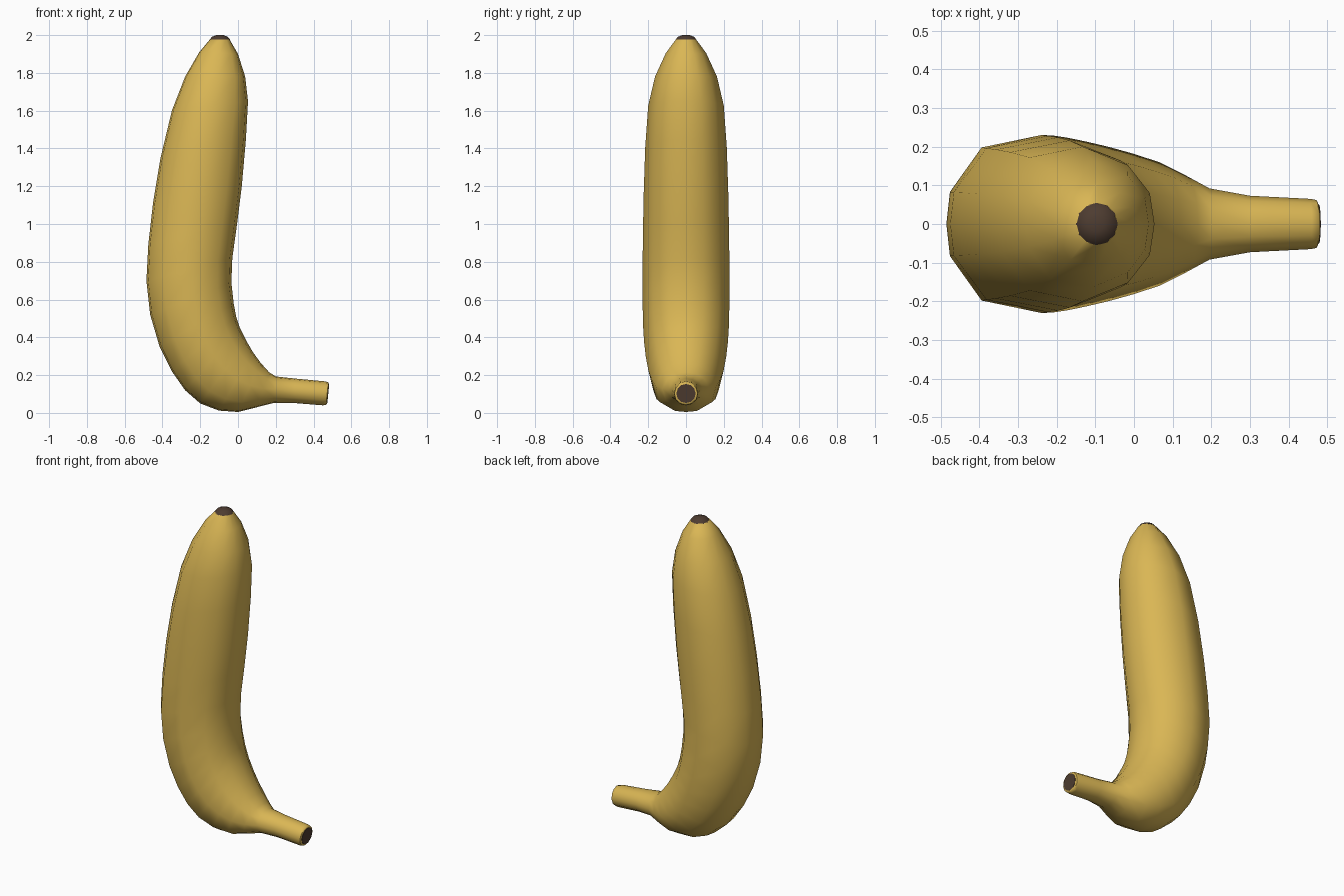
import bpy
import bmesh
from math import cos, sin, pi
from mathutils import Vector

cube = bpy.data.objects.get("Cube")
if cube:
    bpy.data.objects.remove(cube, do_unlink=True)


def make_material(name, rgb):
    mat = bpy.data.materials.new(name)
    mat.use_nodes = True
    mat.diffuse_color = (*rgb, 1)
    bsdf = mat.node_tree.nodes["Principled BSDF"]
    bsdf.inputs["Base Color"].default_value = (*rgb, 1)
    bsdf.inputs["Roughness"].default_value = 0.6
    return mat


yellow = make_material("peel yellow", (0.70, 0.47, 0.09))
brown = make_material("dry brown", (0.075, 0.045, 0.03))

# Half of the angular peel section: inner curve at +1, outer curve at -1
HALF = [(1, 0), (0.94, 0.4), (0.66, 0.76), (0.08, 1), (-0.6, 0.86), (-0.96, 0.36), (-1, 0)]
SECTION = HALF + [(u, -v) for u, v in HALF[-2:0:-1]]
SIDES = len(SECTION)

# Rings from stem to tip: outer x, z, inner x, z, half width
RINGS = [
    (0.466, 0.042, 0.478, 0.162, 0.062),
    (0.45, 0.040, 0.46, 0.167, 0.065),
    (0.30, 0.052, 0.30, 0.182, 0.073),
    (0.19, 0.053, 0.20, 0.193, 0.092),
    (0.10, 0.030, 0.165, 0.215, 0.125),
    (0.00, 0.005, 0.12, 0.265, 0.160),
    (-0.10, 0.012, 0.08, 0.320, 0.182),
    (-0.20, 0.050, 0.045, 0.380, 0.200),
    (-0.28, 0.120, 0.01, 0.450, 0.213),
    (-0.35, 0.220, -0.01, 0.510, 0.222),
    (-0.415, 0.350, -0.023, 0.580, 0.228),
    (-0.465, 0.520, -0.035, 0.690, 0.230),
    (-0.485, 0.700, -0.03, 0.820, 0.230),
    (-0.475, 0.890, -0.005, 1.000, 0.228),
    (-0.45, 1.110, 0.02, 1.200, 0.224),
    (-0.41, 1.350, 0.042, 1.450, 0.216),
    (-0.35, 1.600, 0.053, 1.650, 0.200),
    (-0.28, 1.780, 0.038, 1.780, 0.164),
    (-0.205, 1.910, 0.00, 1.900, 0.107),
    (-0.148, 1.978, -0.045, 1.978, 0.053),
]


def add_ring(bm, ring, roundness):
    ox, oz, ix, iz, width = ring
    outer, inner = Vector((ox, 0, oz)), Vector((ix, 0, iz))
    centre, axis = (outer + inner) / 2, (inner - outer) / 2
    verts = []
    for k, (u, v) in enumerate(SECTION):
        a = 2 * pi * k / SIDES
        u += (cos(a) - u) * roundness
        v += (sin(a) - v) * roundness
        verts.append(bm.verts.new(centre + axis * u + Vector((0, v * width, 0))))
    return verts


def bridge(bm, a, b):
    for k in range(SIDES):
        n = (k + 1) % SIDES
        bm.faces.new((a[k], a[n], b[n], b[k]))


def build(name, rings, roundness, mat, close_start=False, close_end=False):
    bm = bmesh.new()
    loops = [add_ring(bm, r, q) for r, q in zip(rings, roundness)]
    for a, b in zip(loops, loops[1:]):
        bridge(bm, a, b)
    if close_start:
        bm.faces.new(loops[0])
    if close_end:
        bm.faces.new(loops[-1])
    bmesh.ops.recalc_face_normals(bm, faces=bm.faces)
    mesh = bpy.data.meshes.new(name)
    bm.to_mesh(mesh)
    bm.free()
    mesh.materials.append(mat)
    obj = bpy.data.objects.new(name, mesh)
    bpy.context.collection.objects.link(obj)
    bpy.ops.object.select_all(action="DESELECT")
    obj.select_set(True)
    bpy.context.view_layer.objects.active = obj
    bpy.ops.object.shade_smooth_by_angle(angle=pi / 3.5)
    return obj


# Curved peel with a round stem, plus a narrow rim around the stem end
rim = (0.471, 0.050, 0.481, 0.155, 0.053)
build("peel", [rim] + RINGS, [max(0, 1 - i / 6) for i in range(len(RINGS) + 1)],
      yellow, close_start=True, close_end=True)

# Brown cut face of the stem
build("stem_end", [(0.469, 0.052, 0.479, 0.153, 0.051), (0.473, 0.052, 0.483, 0.153, 0.051)],
      [1, 1], brown, close_end=True, close_start=True)

# Brown domed tip
build("blossom_tip", [(-0.150, 1.976, -0.042, 1.976, 0.055),
                      (-0.138, 1.991, -0.054, 1.991, 0.043),
                      (-0.115, 2.0, -0.077, 2.0, 0.020)],
      [1, 1, 1], brown, close_start=True, close_end=True)
